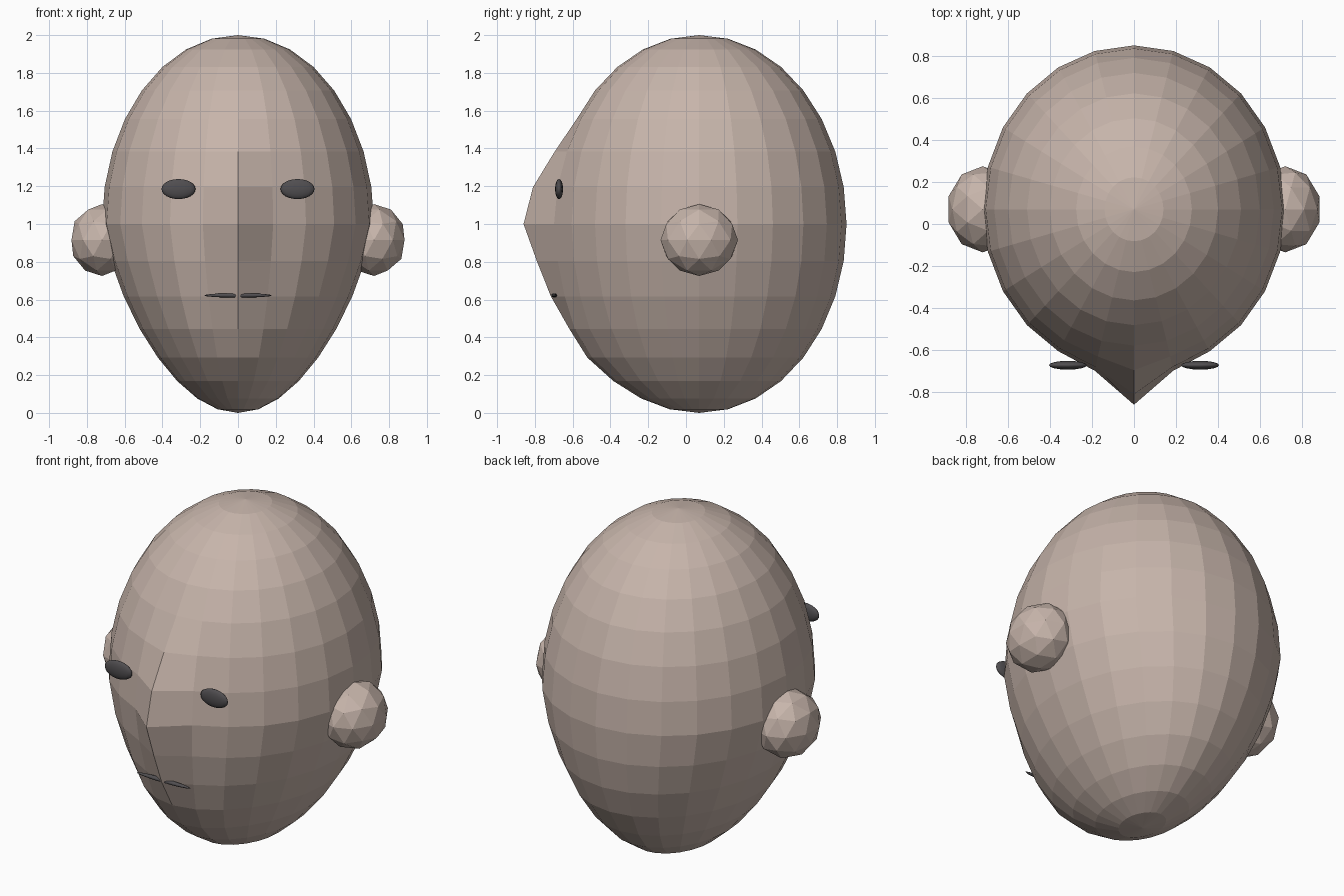
import bpy
import math

cube = bpy.data.objects.get("Cube")
if cube:
    bpy.data.objects.remove(cube, do_unlink=True)


def make_material(name, rgb):
    mat = bpy.data.materials.new(name)
    mat.use_nodes = True
    mat.diffuse_color = (*rgb, 1)
    mat.node_tree.nodes["Principled BSDF"].inputs["Base Color"].default_value = (*rgb, 1)
    return mat


skin = make_material("skin", (0.57, 0.46, 0.405))
dark = make_material("dark_grey", (0.08, 0.075, 0.08))


def finish(name, scale, mat, smooth=False):
    """Name, size and colour the active primitive."""
    obj = bpy.context.object
    obj.name = name
    obj.scale = scale
    bpy.ops.object.transform_apply(location=False, rotation=False, scale=True)
    obj.data.materials.append(mat)
    if smooth:
        bpy.ops.object.shade_smooth()
    return obj


def ellipsoid(name, centre, scale, mat, segments, rings, smooth=False):
    bpy.ops.mesh.primitive_uv_sphere_add(segments=segments, ring_count=rings, radius=1, location=centre)
    return finish(name, scale, mat, smooth)


# Head: faceted egg, narrowed towards the jaw
head = ellipsoid("head", (0, 0.07, 1), (0.72, 0.78, 1), skin, 24, 16)

# Forward push of the nose ridge on each ring, keyed by its height above the middle
nose_ridge = {0.38: 0.045, 0.20: 0.115, 0.0: 0.15, -0.20: 0.095, -0.38: 0.065}
for v in head.data.vertices:
    x, y, z = v.co
    if y < 0:
        frontness = max(0, -y / math.hypot(x, y)) if abs(z) < 0.99 else 0
        chin = 0.045 * frontness ** 6 * math.exp(-((z + 0.64) / 0.22) ** 2)
        ridge = nose_ridge.get(round(z, 2), 0)
        if abs(x) < 0.001 and ridge:
            v.co.y -= ridge
        else:
            v.co.y -= chin
            if abs(x) < 0.2 and frontness > 0.9:
                v.co.y -= ridge * 0.1
    if z < 0:
        v.co.x *= 1 + 0.235 * z

# Ears and eyes, mirrored left and right
for side, sign in (("left", 1), ("right", -1)):
    bpy.ops.mesh.primitive_ico_sphere_add(subdivisions=2, radius=1, location=(0.72 * sign, 0.07, 0.915))
    finish(side + "_ear", (0.17, 0.205, 0.19), skin)
    ellipsoid(side + "_eye", (0.315 * sign, -0.672, 1.185), (0.09, 0.021, 0.053), dark, 16, 12, True)

# Mouth: thin spindle, its middle buried in the nose ridge
ellipsoid("mouth", (0, -0.697, 0.622), (0.18, 0.015, 0.012), dark, 16, 8, True)
